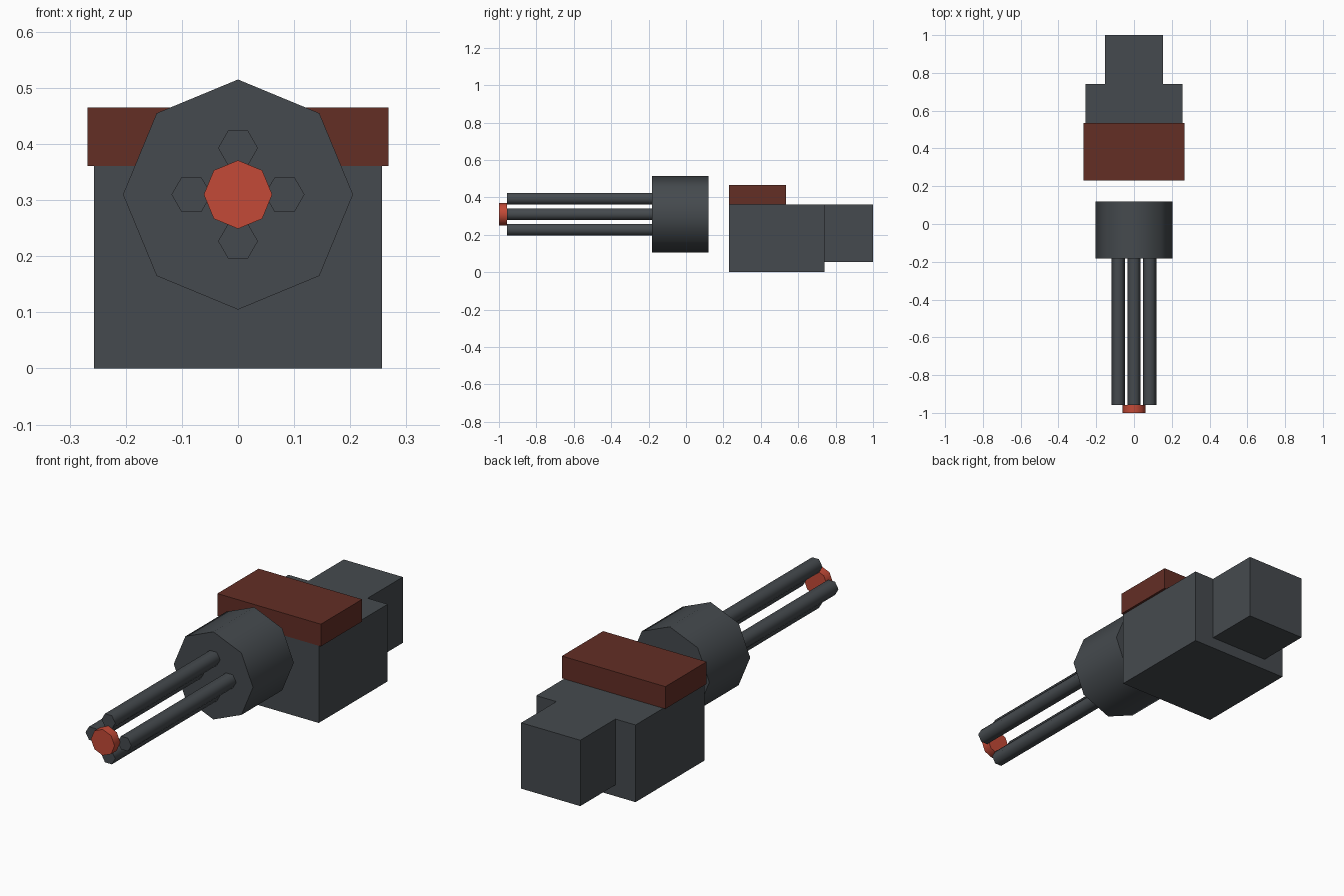
import bpy
import math

if "Cube" in bpy.data.objects:
    bpy.data.objects.remove(bpy.data.objects["Cube"])


def material(name, rgb):
    lin = [((c / 255 + 0.055) / 1.055) ** 2.4 for c in rgb]
    m = bpy.data.materials.new(name)
    m.diffuse_color = (*lin, 1)
    m.use_nodes = True
    m.node_tree.nodes["Principled BSDF"].inputs["Base Color"].default_value = m.diffuse_color
    return m


STEEL = material("dark steel", (69, 74, 78))
RUST = material("dark rust red", (99, 46, 37))
GLOW = material("bright red", (195, 74, 55))


def box(name, x, y0, y1, z0, z1, mat):
    bpy.ops.mesh.primitive_cube_add(size=1, location=(0, (y0 + y1) / 2, (z0 + z1) / 2))
    ob = bpy.context.object
    ob.name = name
    ob.scale = (2 * x, y1 - y0, z1 - z0)
    bpy.ops.object.transform_apply(location=False, rotation=False, scale=True)
    ob.data.materials.append(mat)


def tube(name, sides, r, x, z, y0, y1, mat, spin=0.0):
    # cylinder along y; by default a corner points straight up
    bpy.ops.mesh.primitive_cylinder_add(vertices=sides, radius=r, depth=y1 - y0)
    ob = bpy.context.object
    ob.name = name
    ob.rotation_euler = (math.pi / 2, 0, spin)
    ob.rotation_euler = (math.pi / 2, spin, 0)
    ob.location = (x, (y0 + y1) / 2, z)
    bpy.ops.object.transform_apply(location=False, rotation=True, scale=False)
    bpy.ops.object.shade_smooth_by_angle(angle=math.radians(70))
    ob.data.materials.append(mat)


AXIS_Z = 0.31

# receiver, rear block and top cover
box("receiver", 0.257, 0.23, 0.74, 0, 0.361, STEEL)
box("rear_block", 0.153, 0.74, 1.0, 0.053, 0.361, STEEL)
box("top_cover", 0.268, 0.23, 0.535, 0.361, 0.465, RUST)

# eight-sided drum
tube("drum", 8, 0.205, 0, AXIS_Z, -0.182, 0.12, STEEL)

# four six-sided barrels around the axis
for i in range(4):
    a = i * math.pi / 2
    tube(f"barrel_{i + 1}", 6, 0.0355, 0.083 * math.cos(a),
         AXIS_Z + 0.083 * math.sin(a), -0.958, -0.182, STEEL, math.radians(30))

# red muzzle disc
tube("muzzle_disc", 8, 0.061, 0, AXIS_Z, -1.0, -0.958, GLOW)
